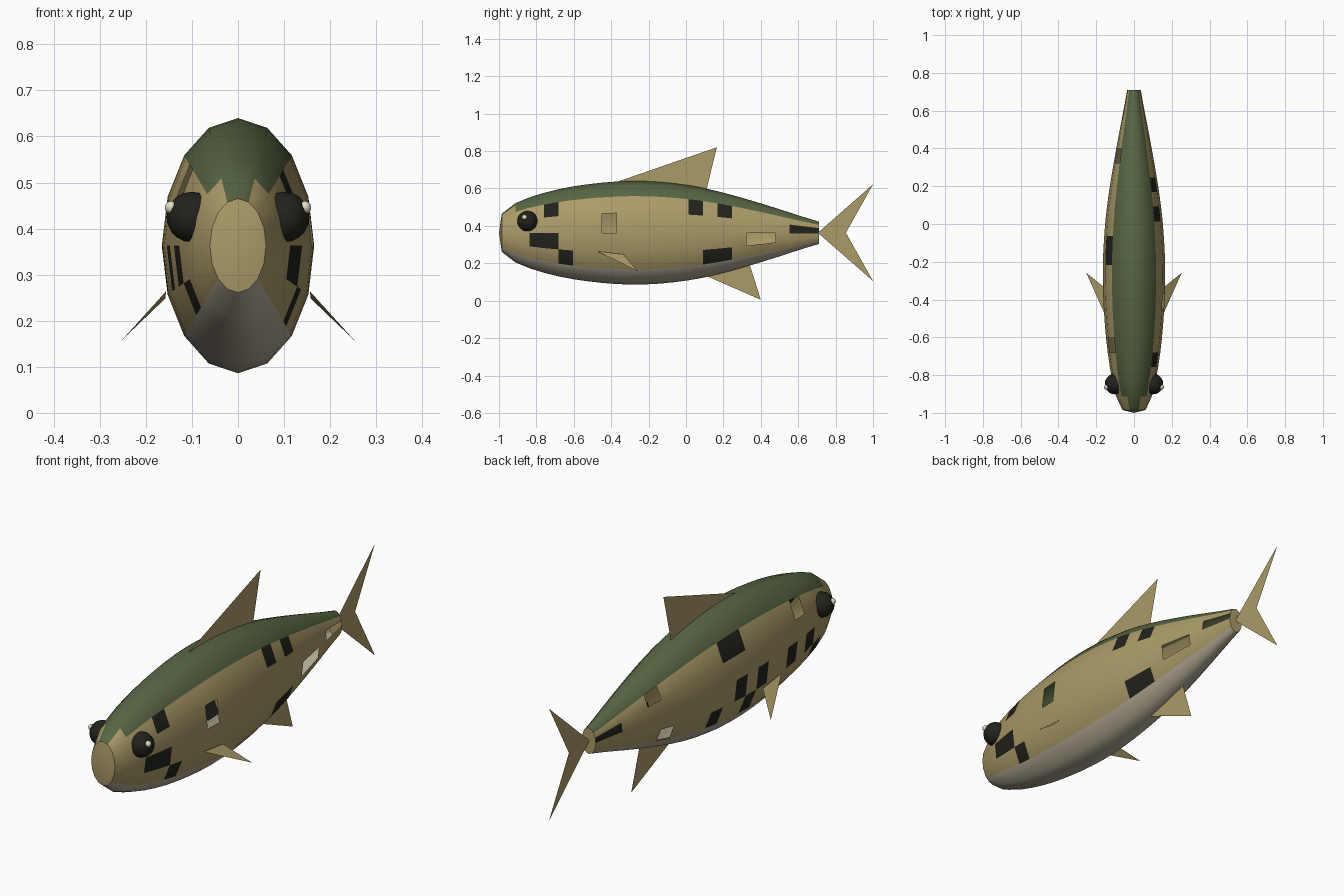
import bpy, bmesh, math
from mathutils import Vector

cube = bpy.data.objects.get("Cube")
if cube:
    bpy.data.objects.remove(cube, do_unlink=True)


def material(name, rgb):
    m = bpy.data.materials.new(name)
    m.use_nodes = True
    m.diffuse_color = (*rgb, 1)
    bsdf = next(n for n in m.node_tree.nodes if n.type == 'BSDF_PRINCIPLED')
    bsdf.inputs["Base Color"].default_value = (*rgb, 1)
    bsdf.inputs["Roughness"].default_value = 0.7
    return m


TAN = material("tan", (0.41, 0.33, 0.14))
GREEN = material("olive green", (0.095, 0.13, 0.055))
BELLY = material("pale belly", (0.45, 0.40, 0.30))
DARK = material("near black", (0.016, 0.016, 0.012))
CREAM = material("cream", (0.75, 0.70, 0.55))


def finish(bm, name, mats, smooth=None):
    mesh = bpy.data.meshes.new(name)
    bm.to_mesh(mesh)
    bm.free()
    obj = bpy.data.objects.new(name, mesh)
    bpy.context.collection.objects.link(obj)
    for m in mats:
        mesh.materials.append(m)
    if smooth:
        bpy.ops.object.select_all(action='DESELECT')
        obj.select_set(True)
        bpy.context.view_layer.objects.active = obj
        bpy.ops.object.shade_smooth_by_angle(angle=smooth)
    return obj


# Body: elliptical rings lofted from nose to tail
SIDES, MID_Z = 16, 0.363
HEIGHTS = [.102, .158, .19, .214, .233, .248, .259, .268, .274, .277, .276, .272,
           .264, .254, .24, .222, .202, .18, .157, .133, .108, .083, .06]
SEGS = len(HEIGHTS) - 1

# Square patches and openings, as (segment, row counted down from the back)
PATCHES = {
    1: [(3, 2), (2, 4), (3, 4), (4, 5), (13, 2), (15, 2), (14, 5), (15, 5)],
    -1: [(10, 2), (11, 2), (8, 4), (10, 4), (9, 5), (12, 5), (5, 4), (3, 4),
         (2, 5), (20, 3), (21, 3)],
}
HOLES = {
    1: [(7, 3), (17, 4), (18, 4), (20, 3), (21, 3)],
    -1: [(4, 2), (17, 2), (16, 5)],
}


def build_body():
    bm = bmesh.new()
    rings = []
    for i, h in enumerate(HEIGHTS):
        y = -0.985 if i == 0 else -0.99 + 1.70 * i / SEGS
        ring = []
        for j in range(SIDES):
            a = math.tau * j / SIDES
            ring.append(bm.verts.new((0.597 * h * math.sin(a), y, MID_Z + h * math.cos(a))))
        rings.append(ring)
    holes = []
    for i in range(SEGS):
        for j in range(SIDES):
            k = (j + 1) % SIDES
            f = bm.faces.new((rings[i][j], rings[i][k], rings[i + 1][k], rings[i + 1][j]))
            side, row = (1, j) if j < SIDES // 2 else (-1, SIDES - 1 - j)
            if row < (1 if i == 0 else 2):
                f.material_index = 1
            elif row > 5:
                f.material_index = 2
            elif (i, row) in PATCHES[side]:
                f.material_index = 3
            if (i, row) in HOLES[side]:
                holes.append(f)
    # Blunt nose and tail caps
    for ring, y in ((rings[0], -1.0), (rings[-1], 0.71)):
        pole = bm.verts.new((0, y, MID_Z))
        for j in range(SIDES):
            bm.faces.new((ring[j], ring[(j + 1) % SIDES], pole))
    bmesh.ops.recalc_face_normals(bm, faces=bm.faces)
    bmesh.ops.delete(bm, geom=holes, context='FACES_ONLY')
    finish(bm, "body", [TAN, GREEN, BELLY, DARK], math.radians(42))


build_body()


# Flat fins
def fin(name, *faces):
    bm = bmesh.new()
    for pts in faces:
        bm.faces.new([bm.verts.new(p) for p in pts])
    bmesh.ops.remove_doubles(bm, verts=bm.verts, dist=1e-4)
    finish(bm, name, [TAN])


fin("dorsal_fin", [(0, -.37, .635), (0, .105, .575), (0, .165, .82)])
fin("anal_fin", [(0, .08, .145), (0, .40, .005), (0, .335, .21)])
root, notch = (0, .705, MID_Z), (0, .855, MID_Z)
fin("tail_fin", [root, notch, (0, 1.0, .622)], [root, (0, 1.0, .105), notch])


# Eyes with a small bright glint
def ball(name, centre, radius, mat, segments):
    bm = bmesh.new()
    bmesh.ops.create_uvsphere(bm, u_segments=segments, v_segments=segments // 2, radius=radius)
    bmesh.ops.translate(bm, verts=bm.verts, vec=Vector(centre))
    finish(bm, name, [mat], math.radians(50))


for s, label in ((1, "left"), (-1, "right")):
    fin(label + "_pectoral_fin",
        [(s * .156, -.475, .264), (s * .158, -.335, .248), (s * .253, -.258, .157)])
    ball(label + "_eye", (s * .10, -.847, .425), .055, DARK, 20)
    ball(label + "_eye_glint", (s * .145, -.863, .446), .014, CREAM, 12)
